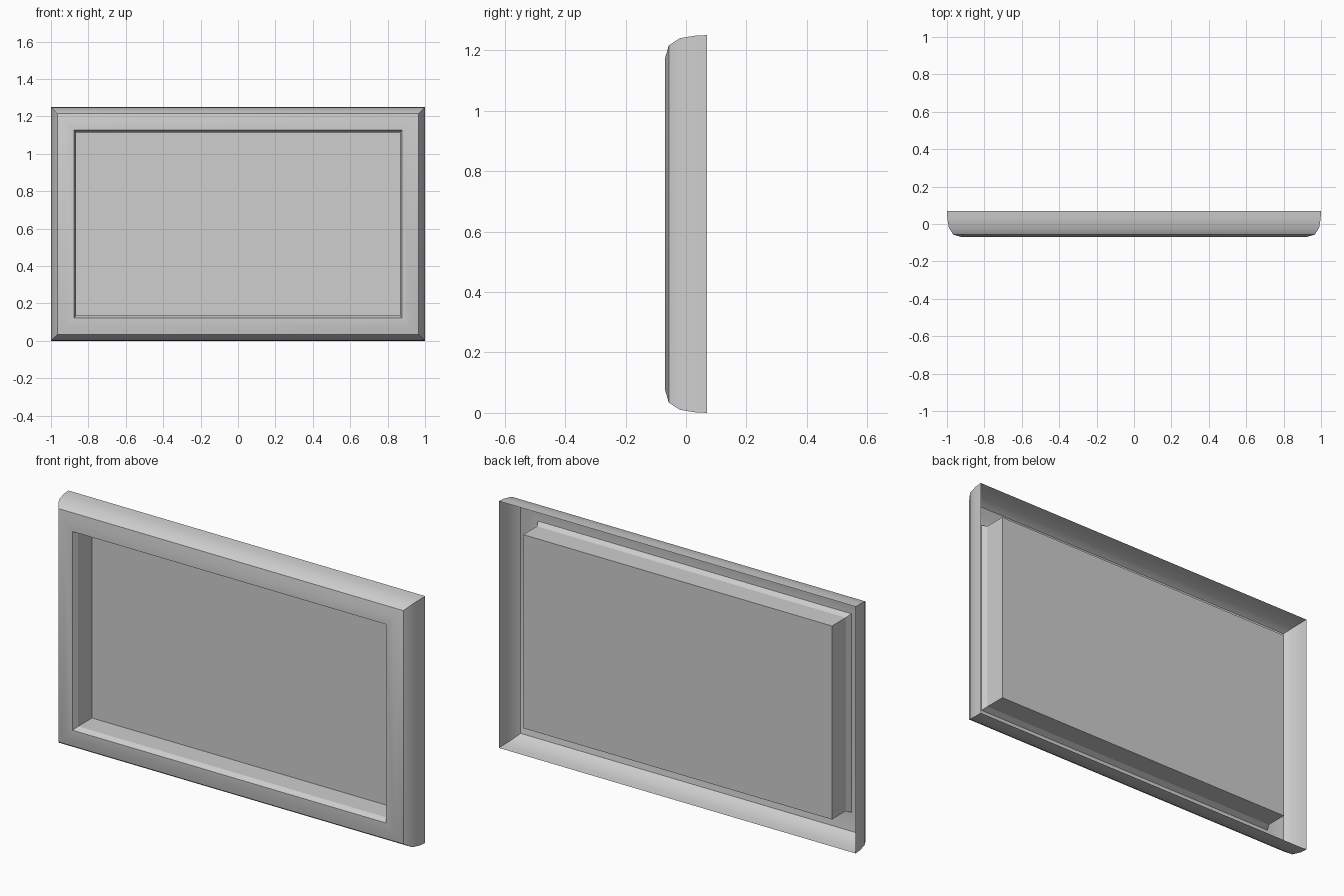
import bpy
import bmesh
import math

WIDTH, HEIGHT, BACK = 2.0, 1.25, 0.07

cube = bpy.data.objects.get("Cube")
if cube:
    bpy.data.objects.remove(cube, do_unlink=True)

grey = bpy.data.materials.new("light_grey")
grey.use_nodes = True
grey.diffuse_color = (0.62, 0.62, 0.62, 1)
grey.node_tree.nodes["Principled BSDF"].inputs["Base Color"].default_value = grey.diffuse_color


def mitred_shell(name, profile, capped=False):
    """Sweep (inset, y) points round the rectangle, optionally closing the last ring."""
    bm = bmesh.new()
    rings = []
    for inset, y in profile:
        x, low, high = WIDTH / 2 - inset, inset, HEIGHT - inset
        corners = [(-x, low), (x, low), (x, high), (-x, high)]
        rings.append([bm.verts.new((cx, y, cz)) for cx, cz in corners])
    for outer, inner in zip(rings, rings[1:]):
        for i in range(4):
            j = (i + 1) % 4
            bm.faces.new((outer[i], outer[j], inner[j], inner[i]))
    if capped:
        bm.faces.new(rings[-1])
    mesh = bpy.data.meshes.new(name)
    bm.to_mesh(mesh)
    bm.free()
    mesh.materials.append(grey)
    obj = bpy.data.objects.new(name, mesh)
    bpy.context.collection.objects.link(obj)
    bpy.ops.object.select_all(action="DESELECT")
    obj.select_set(True)
    bpy.context.view_layer.objects.active = obj
    bpy.ops.object.shade_smooth_by_angle(angle=math.radians(30))
    return obj


# Rounded outer frame, open at the back
mitred_shell("frame", [(0, BACK), (0.002, 0.03), (0.01, -0.02),
                       (0.034, -0.057), (0.075, -0.069), (0.122, -0.07)])

# Bevelled lip round the opening
mitred_shell("inner_lip", [(0.122, -0.07), (0.135, -0.043)])

# Recessed tray with its flat panel
mitred_shell("recessed_panel", [(0.135, -0.043), (0.135, 0.067)], capped=True)
